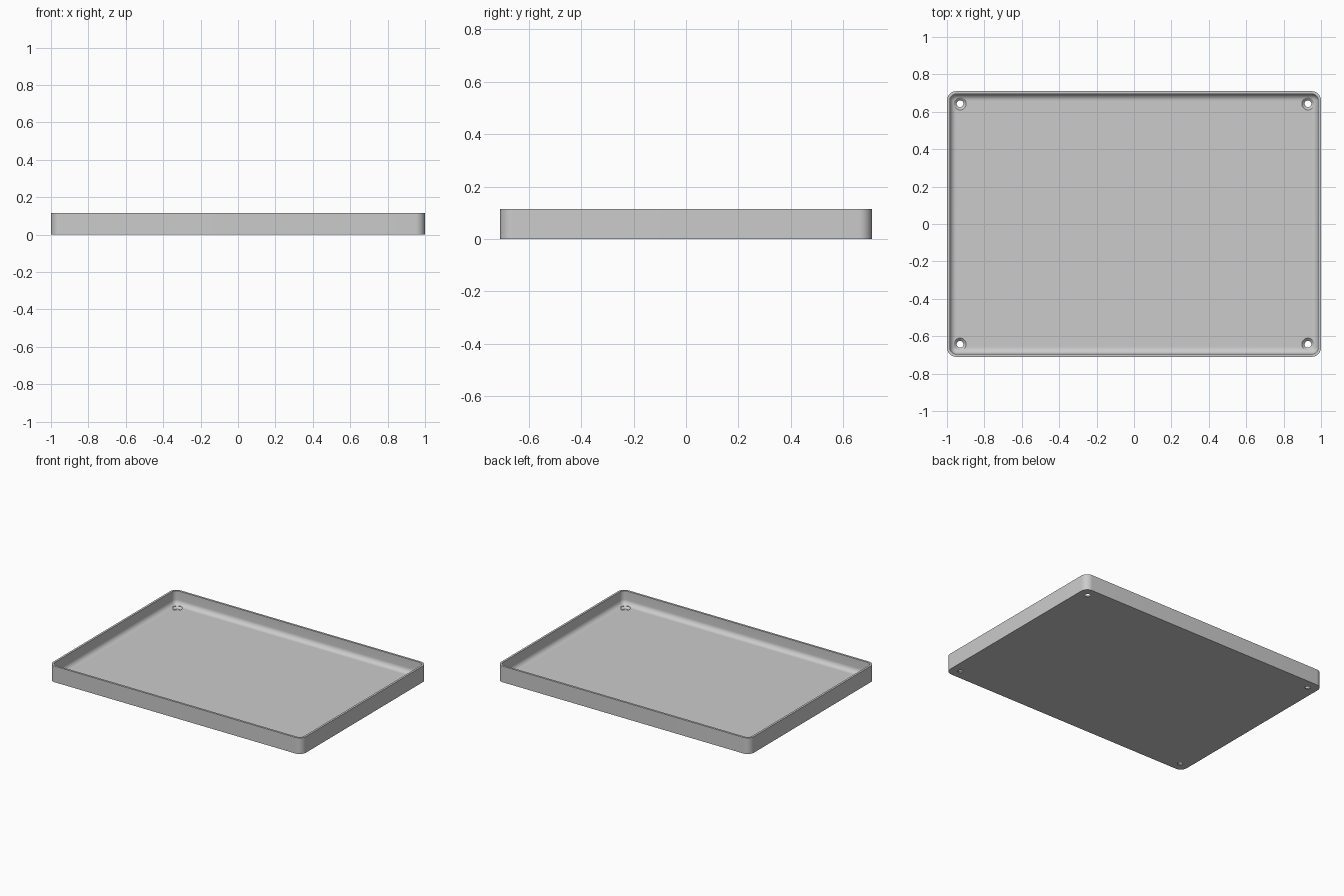
import bpy, bmesh, math

if "Cube" in bpy.data.objects:
    bpy.data.objects.remove(bpy.data.objects["Cube"])

HALF_X, HALF_Y, HEIGHT = 1.0, 0.71, 0.115
CORNER, WALL, FLOOR, FILLET = 0.05, 0.015, 0.018, 0.035
HOLE_X, HOLE_Y = 0.93, 0.643

grey = bpy.data.materials.new("light_grey")
grey.use_nodes = True
colour = (0.6, 0.6, 0.6, 1)
grey.diffuse_color = colour
grey.node_tree.nodes["Principled BSDF"].inputs["Base Color"].default_value = colour


def rounded_rect(inset, z, steps=10):
    """Points of a rounded rectangle, counter-clockwise."""
    r = max(CORNER - inset, 0.002)
    cx, cy = HALF_X - inset - r, HALF_Y - inset - r
    pts = []
    for q, (sx, sy) in enumerate([(1, 1), (-1, 1), (-1, -1), (1, -1)]):
        for i in range(steps + 1):
            a = (q + i / steps) * math.pi / 2
            pts.append((sx * cx + r * math.cos(a), sy * cy + r * math.sin(a), z))
    return pts


def circle(radius, z, x, y, n=32):
    return [(x + radius * math.cos(i * math.tau / n),
             y + radius * math.sin(i * math.tau / n), z) for i in range(n)]


def loft(name, loops):
    """Closed solid skinned through matching loops."""
    bm = bmesh.new()
    rings = [[bm.verts.new(p) for p in loop] for loop in loops]
    for a, b in zip(rings, rings[1:]):
        for i in range(len(a)):
            j = (i + 1) % len(a)
            bm.faces.new((a[i], a[j], b[j], b[i]))
    bm.faces.new(rings[0][::-1])
    bm.faces.new(rings[-1])
    bmesh.ops.recalc_face_normals(bm, faces=bm.faces)
    mesh = bpy.data.meshes.new(name)
    bm.to_mesh(mesh)
    bm.free()
    mesh.materials.append(grey)
    obj = bpy.data.objects.new(name, mesh)
    bpy.context.collection.objects.link(obj)
    return obj


# Tray shell: outer wall, rim, inner wall, fillet down to the floor
section = [(0, 0), (0, HEIGHT), (WALL, HEIGHT)]
for i in range(9):
    a = i / 8 * math.pi / 2
    section.append((WALL + FILLET * (1 - math.cos(a)),
                    FLOOR + FILLET * (1 - math.sin(a))))
tray = loft("tray", [rounded_rect(d, z) for d, z in section])

# Countersunk screw holes in the four corners
cutters = []
for sx in (-1, 1):
    for sy in (-1, 1):
        x, y = sx * HOLE_X, sy * HOLE_Y
        cutter = loft("screw_hole_cutter", [
            circle(r, z, x, y) for r, z in
            [(0.018, -0.02), (0.018, 0.004), (0.033, FLOOR), (0.033, 0.09)]])
        cutter.hide_render = True
        cutters.append(cutter)
        mod = tray.modifiers.new("screw_hole", "BOOLEAN")
        mod.operation = "DIFFERENCE"
        mod.solver = "EXACT"
        mod.object = cutter

bpy.ops.object.select_all(action="DESELECT")
tray.select_set(True)
bpy.context.view_layer.objects.active = tray
for mod in list(tray.modifiers):
    bpy.ops.object.modifier_apply(modifier=mod.name)
for cutter in cutters:
    bpy.data.objects.remove(cutter)
bpy.ops.object.shade_smooth_by_angle(angle=math.radians(30))
